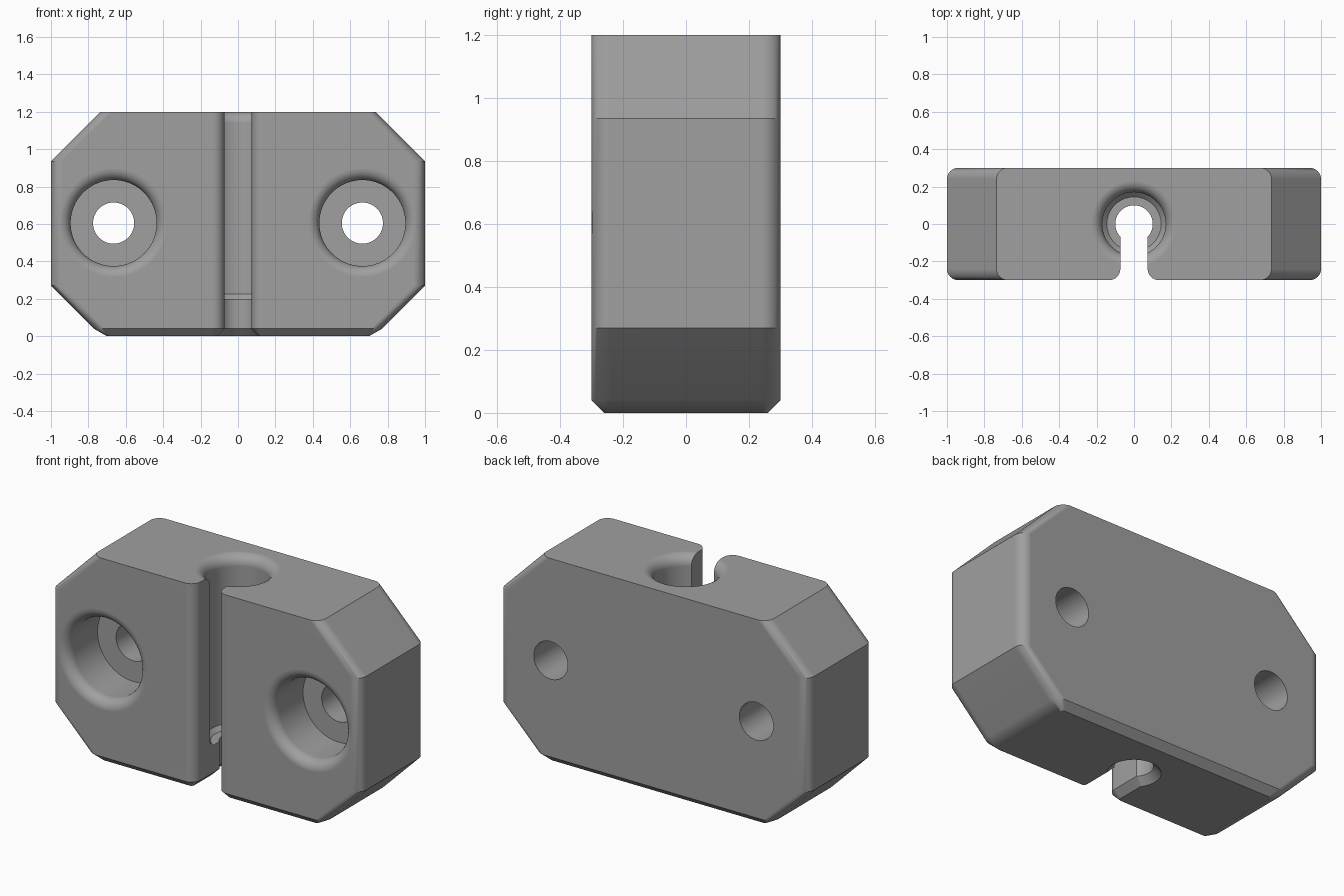
import bpy, bmesh, math
from mathutils import Matrix

if "Cube" in bpy.data.objects:
    bpy.data.objects.remove(bpy.data.objects["Cube"])

grey = bpy.data.materials.new("mid grey")
grey.diffuse_color = (0.35, 0.35, 0.35, 1)
grey.use_nodes = True
grey.node_tree.nodes["Principled BSDF"].inputs["Base Color"].default_value = grey.diffuse_color


def loft(name, rings, matrix=Matrix()):
    """Solid bridging closed rings with equal point counts."""
    bm = bmesh.new()
    loops = [[bm.verts.new(p) for p in ring] for ring in rings]
    n = len(loops[0])
    for a, b in zip(loops, loops[1:]):
        for i in range(n):
            j = (i + 1) % n
            bm.faces.new((a[i], a[j], b[j], b[i]))
    bm.faces.new(loops[0])
    bm.faces.new(loops[-1])
    bmesh.ops.transform(bm, matrix=matrix, verts=bm.verts)
    bmesh.ops.recalc_face_normals(bm, faces=bm.faces)
    me = bpy.data.meshes.new(name)
    bm.to_mesh(me)
    bm.free()
    me.materials.append(grey)
    ob = bpy.data.objects.new(name, me)
    bpy.context.collection.objects.link(ob)
    return ob


def arc(cx, cy, r, a0, a1, n=8):
    return [(cx + r * math.cos(math.radians(a0 + (a1 - a0) * i / n)),
             cy + r * math.sin(math.radians(a0 + (a1 - a0) * i / n))) for i in range(n + 1)]


def rounded_rect(w, d, r, z):
    pts = []
    for k, (sx, sy) in enumerate(((1, 1), (-1, 1), (-1, -1), (1, -1))):
        pts += arc(sx * (w - r), sy * (d - r), r, 90 * k, 90 * k + 90)
    return [(x, y, z) for x, y in pts]


def revolve(name, profile, matrix=Matrix(), n=64):
    rings = [[(r * math.cos(2 * math.pi * i / n), r * math.sin(2 * math.pi * i / n), t)
              for i in range(n)] for r, t in profile]
    return loft(name, rings, matrix)


def slot_ring(o, z):
    """Slot outline with flared front lips, widened by o."""
    right = [(0.073 + o, 0)] + arc(0.133, -0.24, 0.06 - o, 180, 270) + [(0.133, -0.4)]
    left = [(-x, y) for x, y in reversed(right)]
    return [(x, y, z) for x, y in right + left]


# Block with slanted ends, rounded long edges and a chamfered foot
body = loft("mount_block", [
    rounded_rect(0.70, 0.26, 0.02, 0),
    rounded_rect(0.77, 0.30, 0.06, 0.04),
    rounded_rect(1.00, 0.30, 0.06, 0.27),
    rounded_rect(1.00, 0.30, 0.06, 0.935),
    rounded_rect(0.735, 0.30, 0.06, 1.2)])

# Vertical stepped bore with rounded mouth
mouth = arc(0.23, 1.14, 0.06, 180, 90)
cutters = [revolve("bore_cutter", [(0.155, -0.015), (0.10, 0.04), (0.10, 0.2), (0.145, 0.2),
                                   (0.17, 0.225)] + mouth + [(0.23, 1.3)])]

# Front slot, flared at the foot
cutters.append(loft("slot_cutter", [slot_ring(0.055, -0.015), slot_ring(0, 0.04),
                                    slot_ring(0, 1.3)]))

# Counterbored screw holes, running from back to front
rim = arc(0.29, 0.24, 0.06, 180, 90)
for side in (-1, 1):
    m = Matrix.Translation((side * 0.665, 0, 0.605)) @ Matrix.Rotation(math.pi / 2, 4, 'X')
    cutters.append(revolve("screw_hole_cutter", [(0.11, -0.4), (0.11, 0.02), (0.23, 0.02)]
                           + rim + [(0.29, 0.4)], m))

bpy.context.view_layer.objects.active = body
body.select_set(True)
for c in cutters:
    c.hide_render = True
    mod = body.modifiers.new("cut", 'BOOLEAN')
    mod.operation = 'DIFFERENCE'
    mod.solver = 'EXACT'
    mod.object = c
    bpy.ops.object.modifier_apply(modifier=mod.name)
for c in cutters:
    bpy.data.objects.remove(c)

# Smooth fillets, crisp edges, flat main faces
bpy.ops.object.shade_smooth_by_angle(angle=math.radians(30))
wn = body.modifiers.new("flat_faces", 'WEIGHTED_NORMAL')
wn.keep_sharp = True
